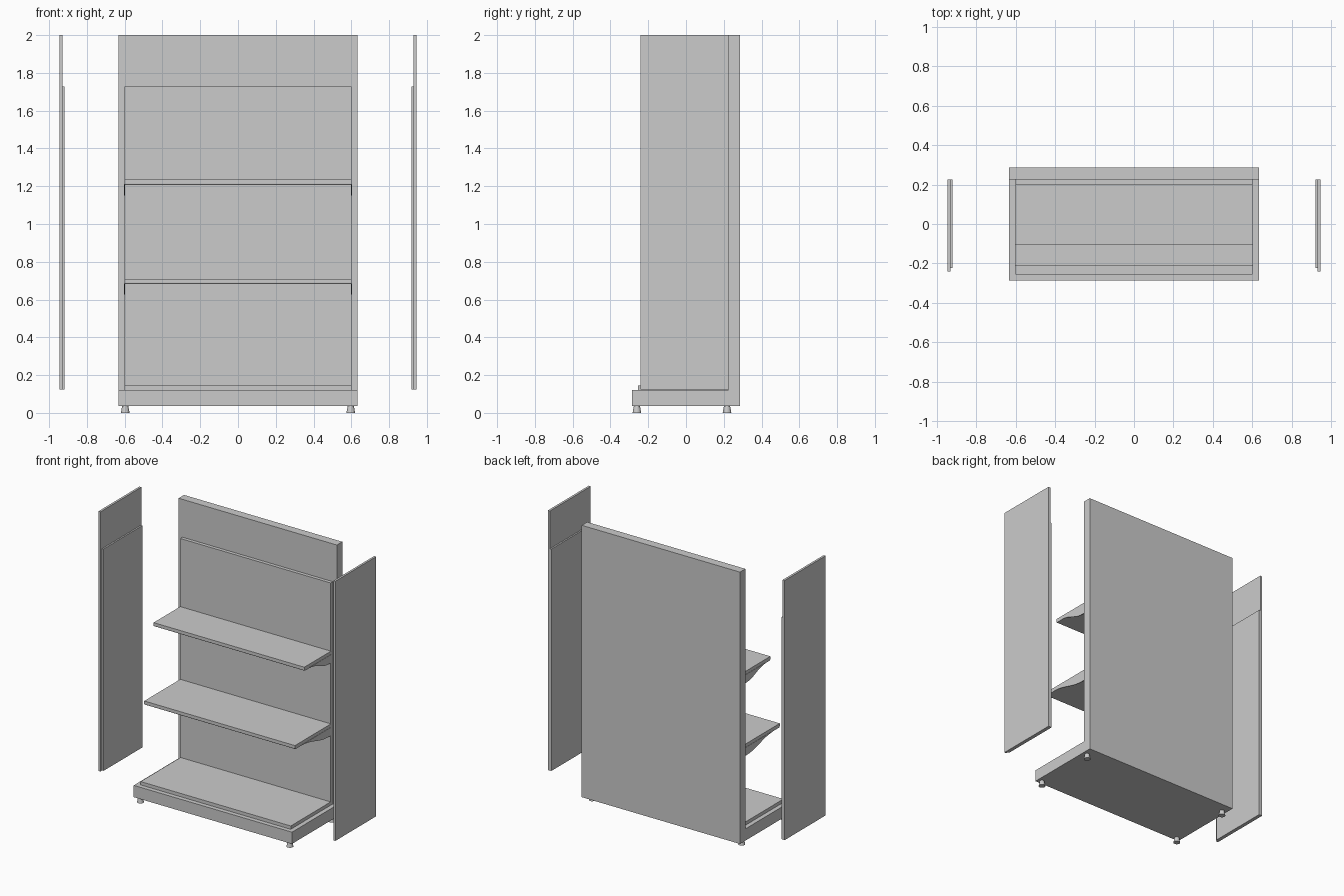
import bpy, bmesh, math

if "Cube" in bpy.data.objects:
    bpy.data.objects.remove(bpy.data.objects["Cube"])


def finish(bm, name):
    bmesh.ops.recalc_face_normals(bm, faces=bm.faces)
    me = bpy.data.meshes.new(name)
    bm.to_mesh(me)
    bm.free()
    ob = bpy.data.objects.new(name, me)
    bpy.context.collection.objects.link(ob)
    return ob


def extrude_x(name, profile, x0, x1):
    """Solid from a (y, z) outline swept from x0 to x1."""
    bm = bmesh.new()
    face = bm.faces.new([bm.verts.new((x0, y, z)) for y, z in profile])
    new = bmesh.ops.extrude_face_region(bm, geom=[face])["geom"]
    verts = [g for g in new if isinstance(g, bmesh.types.BMVert)]
    bmesh.ops.translate(bm, verts=verts, vec=(x1 - x0, 0, 0))
    return finish(bm, name)


def box(name, x0, x1, y0, y1, z0, z1):
    return extrude_x(name, [(y0, z0), (y1, z0), (y1, z1), (y0, z1)], x0, x1)


# Base plinth and tall back, one L-shaped carcass
extrude_x("carcass", [(-0.287, 0.037), (0.287, 0.037), (0.287, 2.0), (0.225, 2.0),
                      (0.225, 0.122), (-0.287, 0.122)], -0.632, 0.632)

# Bottom deck and inner back board
box("bottom_deck", -0.6, 0.6, -0.255, 0.225, 0.122, 0.146)
box("back_board", -0.6, 0.6, 0.2, 0.225, 0.146, 1.727)


def shelf(name, front, top):
    back, low, r = 0.2, top - 0.028, 0.008
    # Shelf board with a small rounding on the lower front edge
    arc = [(front + r - r * math.sin(a), low + r - r * math.cos(a))
           for a in (math.radians(22.5 * i) for i in range(5))]
    extrude_x(name + "_board", [(back, top), (back, low)] + arc + [(front, top)], -0.602, 0.602)
    # Ogee brackets under each end
    reach, drop, n = 0.8 * (back - front), 0.055, 12
    curve = []
    for i in range(n + 1):
        t = i / n
        s = 0.5 + 0.5 * math.cos(math.pi * t)
        curve.append((back - 0.03 - (reach - 0.03) * t, low - drop * s))
    outline = [(back, low + 0.004), (back, low - drop)] + curve + [(back - reach, low + 0.004)]
    for side, x in (("left", -0.601), ("right", 0.601)):
        extrude_x(f"{name}_bracket_{side}", outline, x - 0.003, x + 0.003)


shelf("upper_shelf", -0.103, 1.235)
shelf("lower_shelf", -0.21, 0.71)

# Detached side panels with a shorter inner lining
for side, s in (("left", -1), ("right", 1)):
    box("side_panel_" + side, s * 0.93, s * 0.946, -0.241, 0.225, 0.125, 2.0)
    box("side_lining_" + side, s * 0.919, s * 0.93, -0.222, 0.225, 0.125, 1.727)

# Tapered feet
for fx in (-0.597, 0.597):
    for fy in (-0.26, 0.217):
        bm = bmesh.new()
        bmesh.ops.create_cone(bm, cap_ends=True, segments=16, radius1=0.023,
                              radius2=0.016, depth=0.038)
        bmesh.ops.translate(bm, verts=bm.verts, vec=(fx, fy, 0.019))
        finish(bm, "foot")
